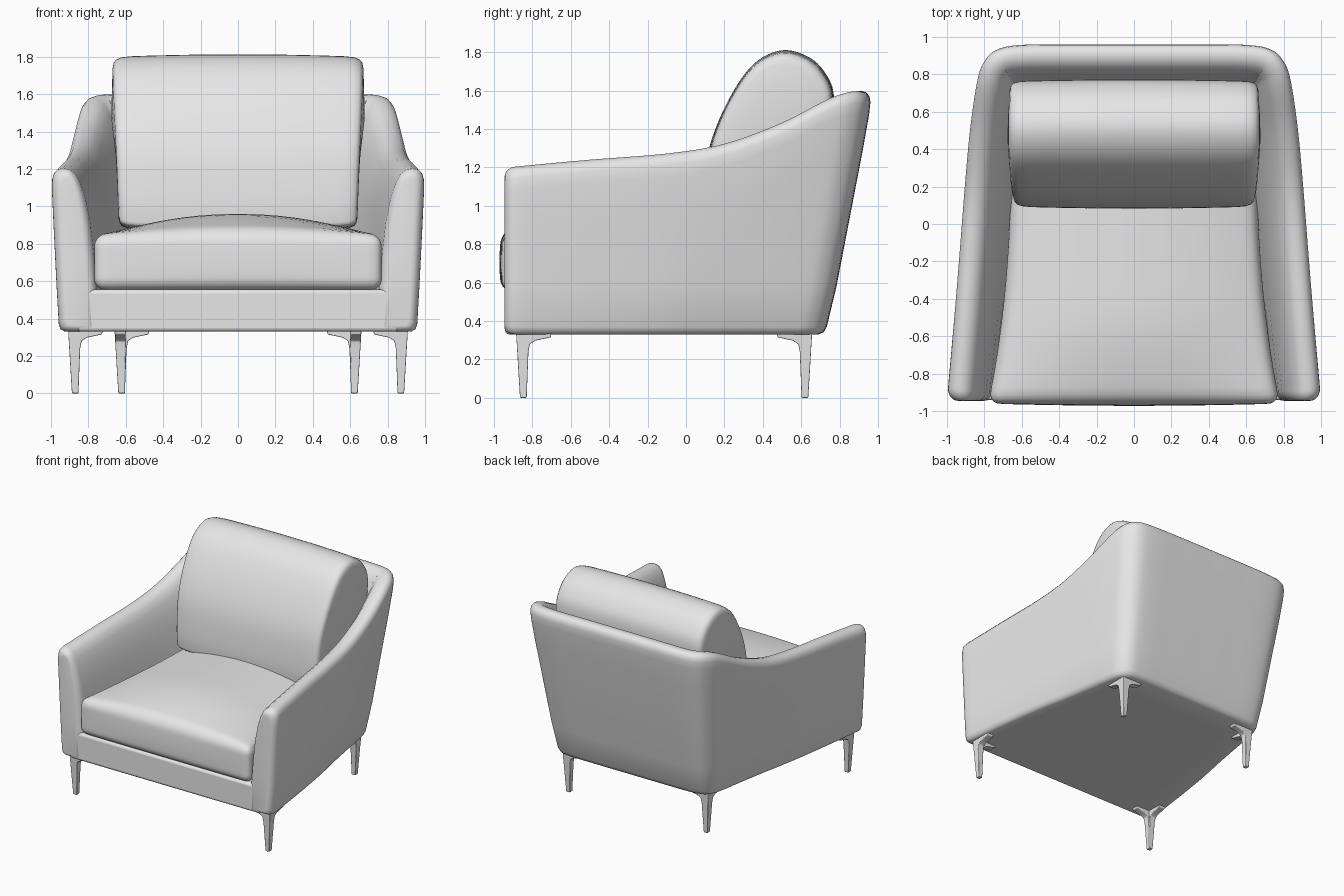
import bpy, bmesh, math
from mathutils import Vector

cube = bpy.data.objects.get("Cube")
if cube:
    bpy.data.objects.remove(cube, do_unlink=True)

GREY = (0.8, 0.8, 0.8, 1.0)
mat = bpy.data.materials.new("light_grey")
mat.use_nodes = True
mat.diffuse_color = GREY
mat.node_tree.nodes["Principled BSDF"].inputs["Base Color"].default_value = GREY


def finish(bm, name, angle=40, mirror=False, bevel=0):
    bmesh.ops.recalc_face_normals(bm, faces=bm.faces)
    mesh = bpy.data.meshes.new(name)
    bm.to_mesh(mesh)
    bm.free()
    ob = bpy.data.objects.new(name, mesh)
    bpy.context.collection.objects.link(ob)
    mesh.materials.append(mat)
    if bevel:
        mod = ob.modifiers.new("Bevel", "BEVEL")
        mod.width, mod.segments = bevel, 3
    if mirror:
        ob.modifiers.new("Mirror", "MIRROR").use_clip = True
    bpy.ops.object.select_all(action="DESELECT")
    ob.select_set(True)
    bpy.context.view_layer.objects.active = ob
    bpy.ops.object.shade_smooth_by_angle(angle=math.radians(angle))
    return ob


def spline(points, steps, closed=False):
    """Catmull-Rom curve through points of any dimension."""
    n, out = len(points), []
    get = (lambda i: points[i % n]) if closed else (lambda i: points[max(0, min(n - 1, i))])
    for i in range(n if closed else n - 1):
        a, b, c, d = (Vector(get(i + k)) for k in (-1, 0, 1, 2))
        for s in range(steps):
            t = s / steps
            out.append((b * 2 + (c - a) * t + (a * 2 - b * 5 + c * 4 - d) * t * t
                        + (b * 3 - a - c * 3 + d) * t ** 3) / 2)
    if not closed:
        out.append(Vector(points[-1]))
    return out


def loft(rings, cap_start=False, cap_end=False):
    bm = bmesh.new()
    loops = [[bm.verts.new(p) for p in ring] for ring in rings]
    for r, s in zip(loops, loops[1:]):
        for i in range(len(r)):
            j = (i + 1) % len(r)
            bm.faces.new((r[i], r[j], s[j], s[i]))
    if cap_start:
        bm.faces.new(loops[0])
    if cap_end:
        bm.faces.new(loops[-1])
    return bm


# Shell: one padded wall sweeping along the arm and round the back
FLOOR = 0.33
# top edge x, y / bottom edge x, y / wall height
stations = [Vector(p) for p in (
    (1.0, -.88, .955, -.88, 1.205), (.968, -.5, .905, -.5, 1.24),
    (.937, -.1, .85, -.15, 1.272), (.915, .2, .80, .1, 1.322),
    (.888, .5, .755, .35, 1.43), (.852, .75, .725, .53, 1.555),
    (.815, .87, .70, .63, 1.59), (.74, .945, .645, .695, 1.597),
    (.60, .972, .54, .717, 1.598), (.3, .975, .27, .72, 1.6), (0, .975, 0, .72, 1.6))]
# wall section: inset from outside, measured from top (1) or floor (0), offset
section = [(.03, 0, 0), (.008, 0, .012), (0, 0, .04), (0, 0, .25), (0, 1, -.3), (0, 1, -.12),
           (.004, 1, -.06), (.014, 1, -.03), (.035, 1, -.008), (.065, 1, 0), (.1, 1, -.006),
           (.13, 1, -.03), (.155, 1, -.08), (.178, 1, -.16), (.198, 1, -.28),
           (.21, 1, -.45), (.215, 0, .2), (.215, 0, 0)]


def wall_ring(st, inward, shrink=0.0, y_shift=0.0):
    tx, ty, bx, by, h = st
    ring = []
    for inset, top, dz in section:
        inset = .1 + (inset - .1) * (1 - shrink / .1)
        z = h + dz - shrink if top else FLOOR + dz + shrink * .6
        f = max(0, min(1, (z - FLOOR) / (h - FLOOR))) ** .85
        p = Vector((bx, by)).lerp(Vector((tx, ty)), f) + inward * inset
        ring.append((max(0, p.x), p.y + y_shift, z))
    return ring


path = spline(stations, 5)
rings = []
for i, st in enumerate(path):
    a, b = path[max(0, i - 1)], path[min(len(path) - 1, i + 1)]
    t = Vector((b[0] - a[0], b[1] - a[1])).normalized()
    inward = Vector((-t.y, t.x))
    if i == 0:  # rounded front end of the arm
        inward = Vector((-1, 0))
        for k in range(6, 0, -1):
            ang = k / 6 * math.pi / 2
            rings.append(wall_ring(st, inward, .05 * (1 - math.cos(ang)), -.065 * math.sin(ang)))
    if i == len(path) - 1:
        inward = Vector((0, -1))
    rings.append(wall_ring(st, inward))
finish(loft(rings, cap_start=True), "arm_and_back_shell", 50, mirror=True)

# Base: tapered slab with the front rail
outline = ((.86, -.942), (.6, .66), (-.6, .66), (-.86, -.942))
base = loft([[(x, y, z) for x, y in outline] for z in (FLOOR, .555)], True, True)
finish(base, "base_rail", 40, bevel=.02)


# Seat cushion: rounded box, tapered to the back and crowned on top
def rounded_box(half, r, cuts):
    bm = bmesh.new()
    bmesh.ops.create_cube(bm, size=2)
    bmesh.ops.subdivide_edges(bm, edges=bm.edges[:], cuts=cuts, use_grid_fill=True)
    for v in bm.verts:
        p = Vector([math.copysign(1 - (1 - abs(c)) ** 2, c) * h for c, h in zip(v.co, half)])
        q = Vector([max(r - h, min(h - r, c)) for c, h in zip(p, half)])
        v.co = q + (p - q).normalized() * r
    return bm


half = Vector((.78, .76, .15))
seat = rounded_box(half, .065, 23)
for v in seat.verts:
    u, w, h = (c / m for c, m in zip(v.co, half))
    v.co.x *= .84 + .16 * ((1 - w) / 2) ** 2.5
    if h > 0:
        rise = min(1, max(0, (w + 1) / .7))
        v.co.z += .11 * h * (1 - u * u) * (.25 + .75 * math.sin(rise * math.pi / 2))
    v.co.y -= .012 * (1 - u * u) * max(0, -w) * (1 - h * h)
    v.co += Vector((0, -.2, .70))
finish(seat, "seat_cushion", 60)

# Back cushion: plump leaning profile lofted across the width
profile = spline([(.085, .93), (.09, 1.1), (.12, 1.3), (.195, 1.5), (.3, 1.68), (.4, 1.775),
                  (.52, 1.812), (.64, 1.775), (.72, 1.7), (.77, 1.58), (.755, 1.35),
                  (.67, .95), (.6, .88), (.35, .87), (.12, .88)], 4, closed=True)
widths = [(0, 1), (.25, .997), (.45, .988), (.56, .98), (.61, .968), (.637, .945),
          (.65, .91), (.656, .85), (.66, .6), (.662, .3)]
rings = []
for x, s in widths:
    rings.append([(x * (1 + .03 * math.sin((z - 1.4) * 2)) if x else 0,
                   .45 + (y - .45) * s, 1.32 + (z - 1.32) * s)
                  for y, z in profile])
finish(loft(rings, cap_end=True), "back_cushion", 60, mirror=True)

# Legs: two tapering winged plates meeting at the outer corner
plate = [(0, .335), (.185, .335), (.18, .315), (.1, .298), (.072, .28), (.064, .24),
         (.055, 0), (.02, 0)]


def leg(name, cx, cy, sy):
    bm = bmesh.new()
    for swap in (False, True):
        sides = []
        for side in (0, 1):
            loop = []
            for a, z in plate:
                f = z / .335
                d = .02 * (1 - f) + side * (.035 + .025 * f)
                x, y = (d, a) if swap else (a, d)
                loop.append(bm.verts.new((cx - x, cy + sy * y, z)))
            sides.append(loop)
        p, q = sides
        bm.faces.new(p)
        bm.faces.new(q)
        for i in range(len(p)):
            j = (i + 1) % len(p)
            bm.faces.new((p[i], p[j], q[j], q[i]))
    finish(bm, name, 30, mirror=True, bevel=.005)


leg("front_legs", .908, -.885, 1)
leg("back_legs", .66, .657, -1)
